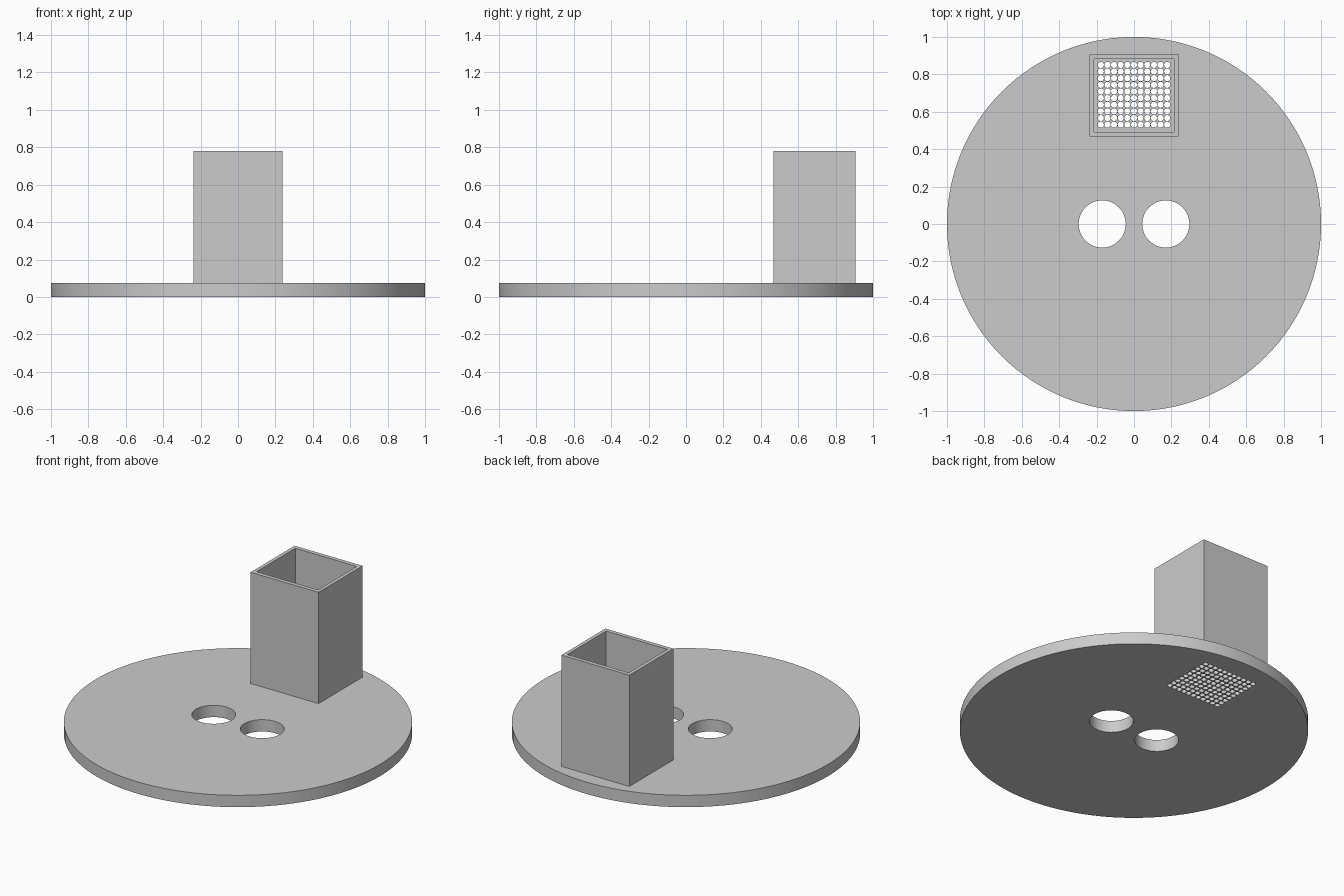
import bpy, bmesh, math

cube = bpy.data.objects.get("Cube")
if cube:
    bpy.data.objects.remove(cube, do_unlink=True)

grey = bpy.data.materials.new("light_grey")
grey.use_nodes = True
GREY = (0.6, 0.6, 0.6, 1)
grey.diffuse_color = GREY
grey.node_tree.nodes["Principled BSDF"].inputs["Base Color"].default_value = GREY

PLATE_TOP = 0.075
BOX_TOP = 0.78
BOX_Y = 0.687


def circle(cx, cy, r, n):
    return [(cx + r * math.cos(math.tau * i / n), cy + r * math.sin(math.tau * i / n))
            for i in range(n)]


def rectangle(cx, cy, w, d):
    return [(cx + sx * w / 2, cy + sy * d / 2)
            for sx, sy in ((-1, -1), (1, -1), (1, 1), (-1, 1))]


def extrude_outline(name, loops, z0, z1):
    """Fill an outline with holes and extrude it upwards."""
    bm = bmesh.new()
    edges = []
    for loop in loops:
        verts = [bm.verts.new((x, y, z0)) for x, y in loop]
        edges += [bm.edges.new((v, verts[i - 1])) for i, v in enumerate(verts)]
    bmesh.ops.triangle_fill(bm, edges=edges, use_beauty=True, normal=(0, 0, 1))
    result = bmesh.ops.extrude_face_region(bm, geom=bm.faces[:], use_keep_orig=True)
    top = [g for g in result["geom"] if isinstance(g, bmesh.types.BMVert)]
    bmesh.ops.translate(bm, verts=top, vec=(0, 0, z1 - z0))
    bmesh.ops.recalc_face_normals(bm, faces=bm.faces[:])
    mesh = bpy.data.meshes.new(name)
    bm.to_mesh(mesh)
    bm.free()
    mesh.materials.append(grey)
    obj = bpy.data.objects.new(name, mesh)
    bpy.context.collection.objects.link(obj)
    bpy.ops.object.select_all(action="DESELECT")
    obj.select_set(True)
    bpy.context.view_layer.objects.active = obj
    bpy.ops.object.shade_smooth_by_angle(angle=math.radians(35))
    return obj


# Round plate with two finger holes and a grid of drain holes
outline = [circle(0, 0, 1, 128)]
outline += [circle(side * 0.17, 0, 0.126, 48) for side in (-1, 1)]
COLS, ROWS, PITCH = 11, 10, 0.0355
for c in range(COLS):
    for r in range(ROWS):
        outline.append(circle((c - (COLS - 1) / 2) * PITCH,
                              BOX_Y + 0.004 + (r - (ROWS - 1) / 2) * PITCH, 0.0165, 16))
extrude_outline("round_plate", outline, 0, PLATE_TOP)

# Open square holder standing over the drain holes
extrude_outline("holder_walls",
                [rectangle(0, BOX_Y, 0.476, 0.44), rectangle(0, BOX_Y, 0.43, 0.388)],
                PLATE_TOP, BOX_TOP)
